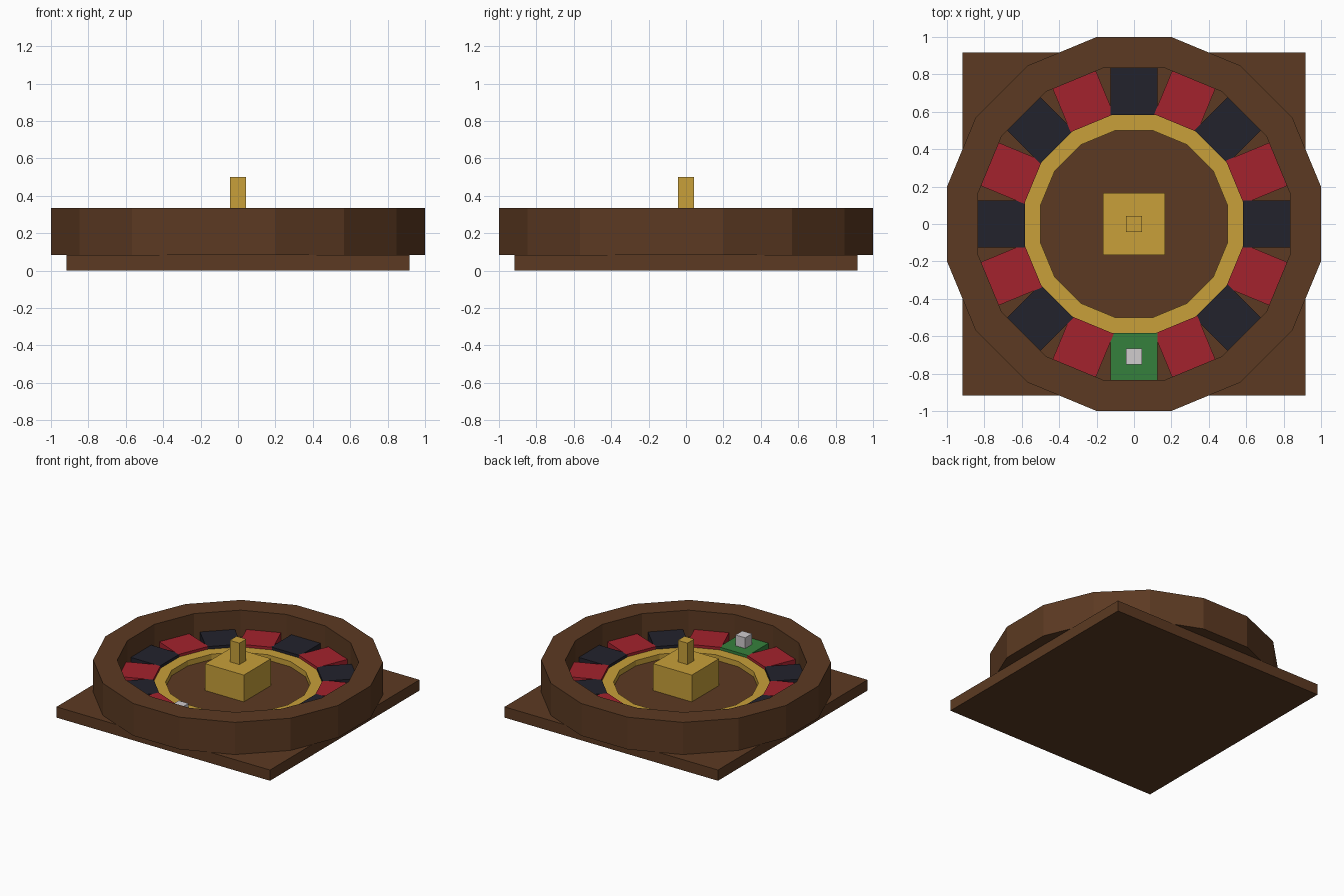
import bpy, bmesh, math
from mathutils import Matrix

if "Cube" in bpy.data.objects:
    bpy.data.objects.remove(bpy.data.objects["Cube"])

U = 1 / 12      # design module
SIDES = 16


def material(name, rgb):
    lin = [(c / 255 / 12.92) if c <= 10 else ((c / 255 + 0.055) / 1.055) ** 2.4 for c in rgb]
    m = bpy.data.materials.new(name)
    m.use_nodes = True
    m.diffuse_color = (*lin, 1)
    m.node_tree.nodes["Principled BSDF"].inputs["Base Color"].default_value = (*lin, 1)
    return m


WOOD = material("dark wood", (92, 58, 34))
GOLD = material("brass", (200, 160, 58))
RED = material("red", (163, 34, 45))
BLACK = material("blue black", (34, 34, 44))
GREEN = material("green", (53, 128, 60))
IVORY = material("ivory", (208, 204, 206))


def finish(name, bm, mat):
    bmesh.ops.recalc_face_normals(bm, faces=bm.faces)
    mesh = bpy.data.meshes.new(name)
    bm.to_mesh(mesh)
    bm.free()
    mesh.materials.append(mat)
    obj = bpy.data.objects.new(name, mesh)
    bpy.context.collection.objects.link(obj)
    return obj


def box(name, mat, width, depth, bottom, top, radius=0, angle=0):
    """Box in modules, pushed out along x by radius, then turned about z."""
    bm = bmesh.new()
    place = (Matrix.Rotation(angle, 4, "Z")
             @ Matrix.Translation((radius * U, 0, (bottom + top) / 2 * U))
             @ Matrix.Diagonal((width * U, depth * U, (top - bottom) * U, 1)))
    bmesh.ops.create_cube(bm, size=1, matrix=place)
    return finish(name, bm, mat)


def ring(name, mat, inner, outer, bottom, top):
    """Polygonal ring with flat-to-centre radii; inner 0 makes a solid disc."""
    bm = bmesh.new()
    profile = [(inner, bottom), (outer, bottom), (outer, top), (inner, top)]
    loops = []
    for i in range(SIDES):
        a = 2 * math.pi * (i + 0.5) / SIDES
        k = U / math.cos(math.pi / SIDES)
        loops.append([bm.verts.new((r * k * math.cos(a), r * k * math.sin(a), z * U))
                      for r, z in profile])
    for i in range(SIDES):
        p, q = loops[i], loops[(i + 1) % SIDES]
        for j in range(4):
            n = (j + 1) % 4
            bm.faces.new((p[j], q[j], q[n], p[n]))
    return finish(name, bm, mat)


def disc(name, mat, radius, bottom, top):
    bm = bmesh.new()
    r = radius * U / math.cos(math.pi / SIDES)
    place = (Matrix.Translation((0, 0, (bottom + top) / 2 * U))
             @ Matrix.Rotation(math.pi / SIDES, 4, "Z"))
    bmesh.ops.create_cone(bm, cap_ends=True, segments=SIDES, radius1=r, radius2=r,
                          depth=(top - bottom) * U, matrix=place)
    return finish(name, bm, mat)


# Base, bowl and centre
box("base_board", WOOD, 22, 22, 0, 1)
ring("bowl_wall", WOOD, 10, 12, 1, 4)
disc("bowl_floor", WOOD, 10.1, 0.9, 1.5)
ring("brass_ring", GOLD, 6, 7, 1.4, 2)
box("hub_block", GOLD, 4, 4, 1.5, 4)
box("hub_spindle", GOLD, 1, 1, 4, 6)

# Alternating pockets, with the green one at the front
for i in range(SIDES):
    mat = GREEN if i == 12 else (RED if i % 2 else BLACK)
    box(f"pocket_{i + 1}", mat, 3, 3, 1.4, 2.25, 8.5, 2 * math.pi * i / SIDES)

# Ball resting in the green pocket
box("ball", IVORY, 1, 1, 2.25, 3.25, 8.5, -math.pi / 2)
